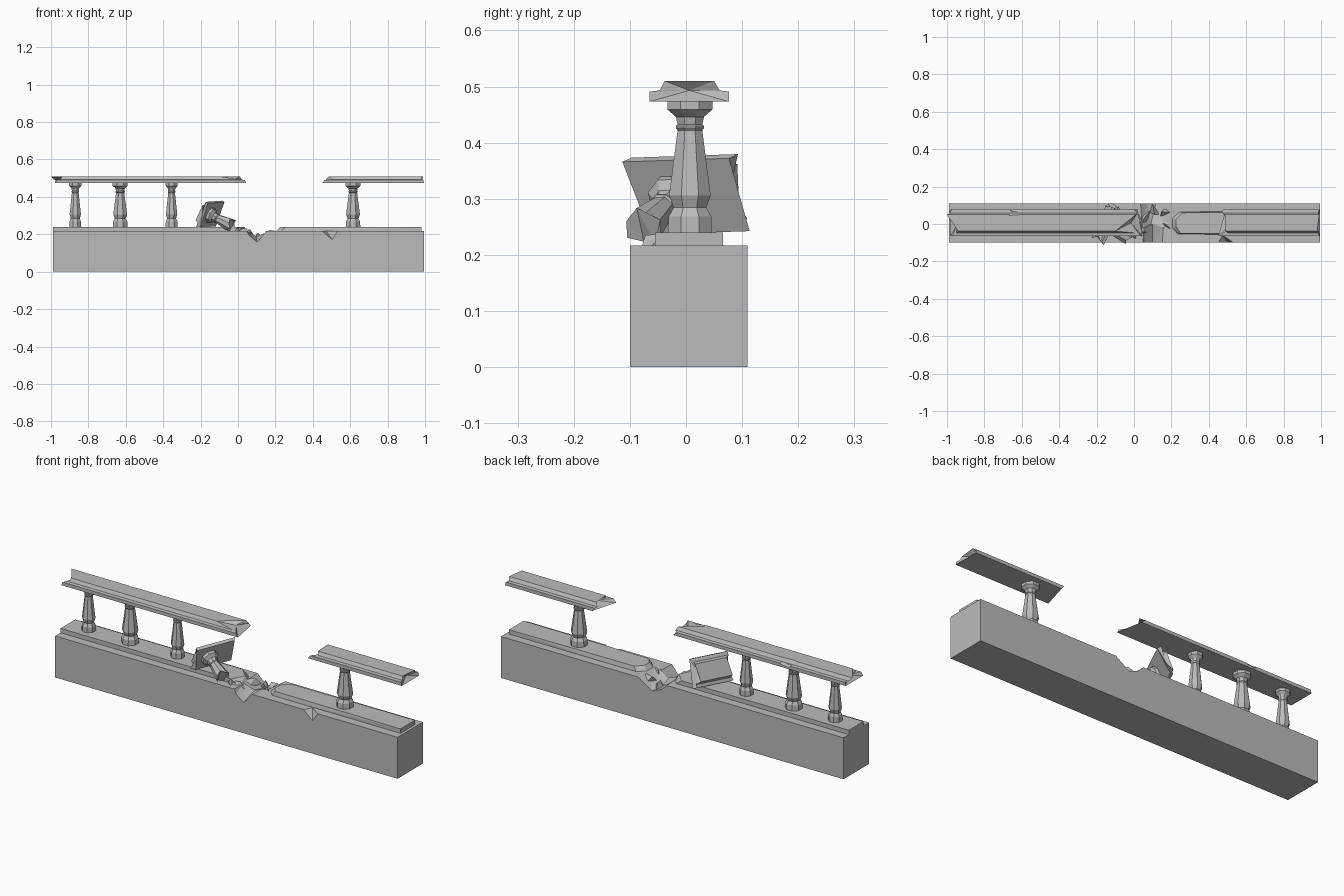
import bpy, bmesh, math
from mathutils import Matrix, Vector

cube = bpy.data.objects.get("Cube")
if cube:
    bpy.data.objects.remove(cube, do_unlink=True)

stone = bpy.data.materials.new("grey stone")
stone.use_nodes = True
GREY = (0.5, 0.5, 0.5, 1)
stone.diffuse_color = GREY
stone.node_tree.nodes["Principled BSDF"].inputs["Base Color"].default_value = GREY


def finish(name, bm):
    bmesh.ops.recalc_face_normals(bm, faces=bm.faces)
    mesh = bpy.data.meshes.new(name)
    bm.to_mesh(mesh)
    bm.free()
    mesh.materials.append(stone)
    ob = bpy.data.objects.new(name, mesh)
    bpy.context.collection.objects.link(ob)
    return ob


def hull(name, points):
    """Flat-faced chunk wrapped around a few points."""
    bm = bmesh.new()
    for p in points:
        bm.verts.new(p)
    res = bmesh.ops.convex_hull(bm, input=bm.verts)
    junk = {g for g in res["geom_interior"] + res["geom_unused"]
            if isinstance(g, bmesh.types.BMVert)}
    bmesh.ops.delete(bm, geom=list(junk), context="VERTS")
    bmesh.ops.dissolve_limit(bm, angle_limit=0.01, verts=bm.verts, edges=bm.edges)
    return finish(name, bm)


def box(name, x0, x1, y0, y1, z0, z1):
    return hull(name, [(x, y, z) for x in (x0, x1) for y in (y0, y1) for z in (z0, z1)])


def carve(target, points):
    """Cut a broken notch, then discard the cutter."""
    cutter = hull("cutter", points)
    cutter.hide_render = True
    mod = target.modifiers.new("chip", "BOOLEAN")
    mod.operation, mod.solver, mod.object = "DIFFERENCE", "EXACT", cutter
    bpy.context.view_layer.objects.active = target
    bpy.ops.object.modifier_apply(modifier=mod.name)
    bpy.data.objects.remove(cutter, do_unlink=True)


# Handrail cross-section (y, height above its underside)
RAIL = [(-.071, 0), (-.071, .018), (-.053, .02), (-.044, .037),
        (.044, .037), (.054, .02), (.071, .018), (.071, 0)]


def rail(name, start, end, dents=(0, 0), matrix=Matrix.Translation((0, .006, .473))):
    """Sweep the handrail along x with ragged ends; one end x per profile point."""
    bm = bmesh.new()
    ends = []
    for xs, dent in ((start, dents[0]), (end, dents[1])):
        ring = [bm.verts.new((x, y, z)) for x, (y, z) in zip(xs, RAIL)]
        mid = bm.verts.new((sum(xs) / len(xs) + dent, 0, .02))
        for a, b in zip(ring, ring[1:] + ring[:1]):
            bm.faces.new((a, b, mid))
        ends.append(ring)
    a, b = ends
    for i in range(len(RAIL)):
        j = (i + 1) % len(RAIL)
        bm.faces.new((a[i], a[j], b[j], b[i]))
    bm.transform(matrix)
    return finish(name, bm)


# Baluster outline, measured down from the handrail (half width, depth)
POST = [(.04, 0), (.04, .015), (.025, .028), (.022, .042), (.025, .044),
        (.025, .048), (.022, .052), (.037, .168), (.029, .19), (.038, .206), (.039, .235)]


def baluster(name, matrix, scale=1.0, outline=POST, jag=0):
    bm = bmesh.new()
    rings = []
    for r, d in outline:
        r *= scale / math.cos(math.pi / 8)
        ring = []
        for k in range(8):
            a = math.pi / 8 + k * math.pi / 4
            drop = jag * (k % 3 - 1) if d == outline[-1][1] else 0
            ring.append(bm.verts.new((r * math.cos(a), r * math.sin(a), -d + drop)))
        rings.append(ring)
    for a, b in zip(rings, rings[1:]):
        for k in range(8):
            bm.faces.new((a[k], a[k - 1], b[k - 1], b[k]))
    bm.faces.new(rings[0])
    bmesh.ops.triangulate(bm, faces=[bm.faces.new(rings[-1])])
    bm.transform(matrix)
    return finish(name, bm)


# Wall block, with the broken gap and a chipped front edge
wall = box("wall_block", -.99, .995, -.1, .11, 0, .217)
carve(wall, [(.04, -.12, .23), (.16, -.12, .23), (.1, -.12, .155), (.06, -.12, .19),
             (.1, .01, .19), (.05, .02, .23), (.17, .02, .23)])
carve(wall, [(.03, -.03, .23), (.2, -.03, .23), (.09, 0, .185), (.14, .03, .19),
             (.02, .12, .23), (.22, .12, .23), (.12, .12, .165), (.07, .12, .185)])
carve(wall, [(.44, -.11, .222), (.55, -.11, .222), (.51, -.11, .16), (.47, -.055, .222)])

# Raised curb on each side of the gap
hull("left_curb", [(-.99, -.055, .21), (-.99, .066, .21), (-.99, -.055, .24), (-.99, .066, .24),
                   (.04, -.055, .21), (.02, .066, .21), (0, -.055, .24), (-.02, .066, .24),
                   (.05, .01, .212), (.035, .01, .24)])
hull("right_curb", [(.98, -.055, .21), (.98, .066, .21), (.98, -.055, .24), (.98, .066, .24),
                    (.23, -.055, .21), (.24, .066, .21), (.25, -.05, .24), (.26, .06, .24),
                    (.2, -.02, .212), (.2, .03, .212), (.225, -.015, .238), (.225, .025, .238)])

# Standing balusters
for i, (x, s) in enumerate([(-.87, .82), (-.63, 1), (-.355, .82), (.615, 1)]):
    baluster(f"baluster_{i + 1}", Matrix.Translation((x, .007, .474)), s)

# Handrails with broken ends
left_rail = rail("left_handrail",
                 (-.98, -.97, -.95, -.94, -1, -.985, -.975, -.98),
                 (.045, .035, 0, -.1, .01, .02, 0, .02), (.03, -.02))
carve(left_rail, [(-.69, .09, .53), (-.57, .09, .53), (-.67, .04, .515), (-.6, .045, .515),
                  (-.65, .085, .475), (-.6, .085, .48)])
rail("right_handrail",
     (.45, .465, .5, .49, .485, .47, .475, .49),
     (.995, .99, .985, .98, .99, .985, .99, .995), (.05, -.02))

# Fallen handrail piece leaning on the curb, with its broken baluster
along = Vector((.42, .9, .03)).normalized()
back = Vector((-.82, .4, .4))
back = (back - along * back.dot(along)).normalized()
side = back.cross(along)
tilt = Matrix((along, side, back)).transposed().to_4x4()
tilt.translation = (-.14, 0, .304)
rail("fallen_handrail",
     (-.11, -.1, -.1, -.08, -.095, -.09, -.105, -.085),
     (.1, .11, .09, .095, .08, .1, .095, .11), (.015, -.02), tilt)
baluster("fallen_baluster", tilt @ Matrix.Translation((-.025, 0, 0)), 1,
         POST[:7] + [(.033, .135)], .012)

# Broken shards in and around the gap
for i, (x, y, z, s, turn) in enumerate([(.03, -.05, .215, .03, .4), (.06, .03, .205, .035, 1.2),
                                        (.11, .07, .19, .03, 2.1), (.17, .06, .2, .035, .2),
                                        (.18, -.01, .205, .03, 2.8), (.0, -.06, .225, .02, 1.7)]):
    spin = Matrix.Translation((x, y, z)) @ Matrix.Rotation(turn, 4, "Z")
    shape = [(-1, -.5, -.5), (1.3, -.3, -.4), (.2, .8, -.4), (-.6, .3, .5), (.5, 0, .6)]
    hull(f"shard_{i + 1}", [spin @ (Vector(p) * s) for p in shape])
